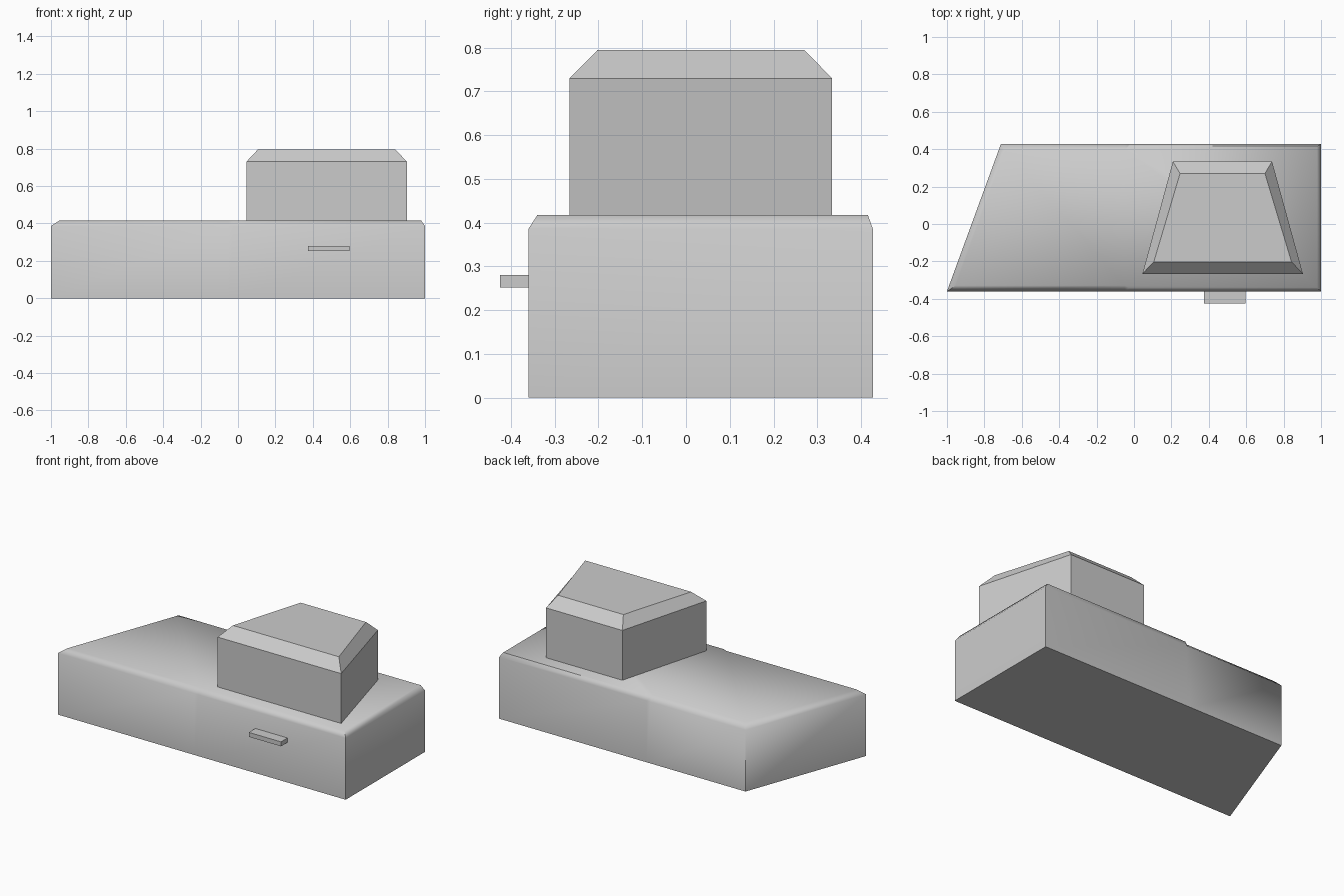
import bpy
import bmesh
import math

if "Cube" in bpy.data.objects:
    bpy.data.objects.remove(bpy.data.objects["Cube"])


def loft(name, rings):
    """Stack outlines [(z, [(x, y), ...]), ...] into a closed solid."""
    bm = bmesh.new()
    loops = [[bm.verts.new((x, y, z)) for x, y in pts] for z, pts in rings]
    n = len(loops[0])
    bm.faces.new(loops[0][::-1])
    bm.faces.new(loops[-1])
    for a, b in zip(loops, loops[1:]):
        for i in range(n):
            j = (i + 1) % n
            bm.faces.new((a[i], a[j], b[j], b[i]))
    bmesh.ops.recalc_face_normals(bm, faces=bm.faces)
    mesh = bpy.data.meshes.new(name)
    bm.to_mesh(mesh)
    bm.free()
    obj = bpy.data.objects.new(name, mesh)
    bpy.context.collection.objects.link(obj)
    return obj


# Base block: slanted left end, wider edge bevel on the left half
outer = [(-1, -0.36), (-0.05, -0.36), (-0.025, -0.36), (1, -0.36),
         (1, 0.427), (-0.025, 0.427), (-0.05, 0.427), (-0.712, 0.427)]
inner = [(-0.953, -0.329), (-0.05, -0.329), (-0.025, -0.34), (0.978, -0.34),
         (0.978, 0.416), (-0.025, 0.416), (-0.05, 0.396), (-0.69, 0.396)]
base = loft("base", [(0, outer), (0.386, outer), (0.417, inner)])
bpy.context.view_layer.objects.active = base
base.select_set(True)
bpy.ops.object.shade_smooth_by_angle(angle=math.radians(65))

# Upper block: tapered plan, straight walls and chamfered top
wall = [(0.045, -0.266), (0.903, -0.266), (0.738, 0.334), (0.208, 0.334)]
top = [(0.106, -0.202), (0.842, -0.202), (0.70, 0.27), (0.246, 0.27)]
loft("upper_block", [(0.415, wall), (0.73, wall), (0.795, top)])

# Front handle
bar = [(0.373, -0.425), (0.596, -0.425), (0.596, -0.35), (0.373, -0.35)]
loft("front_handle", [(0.252, bar), (0.28, bar)])
